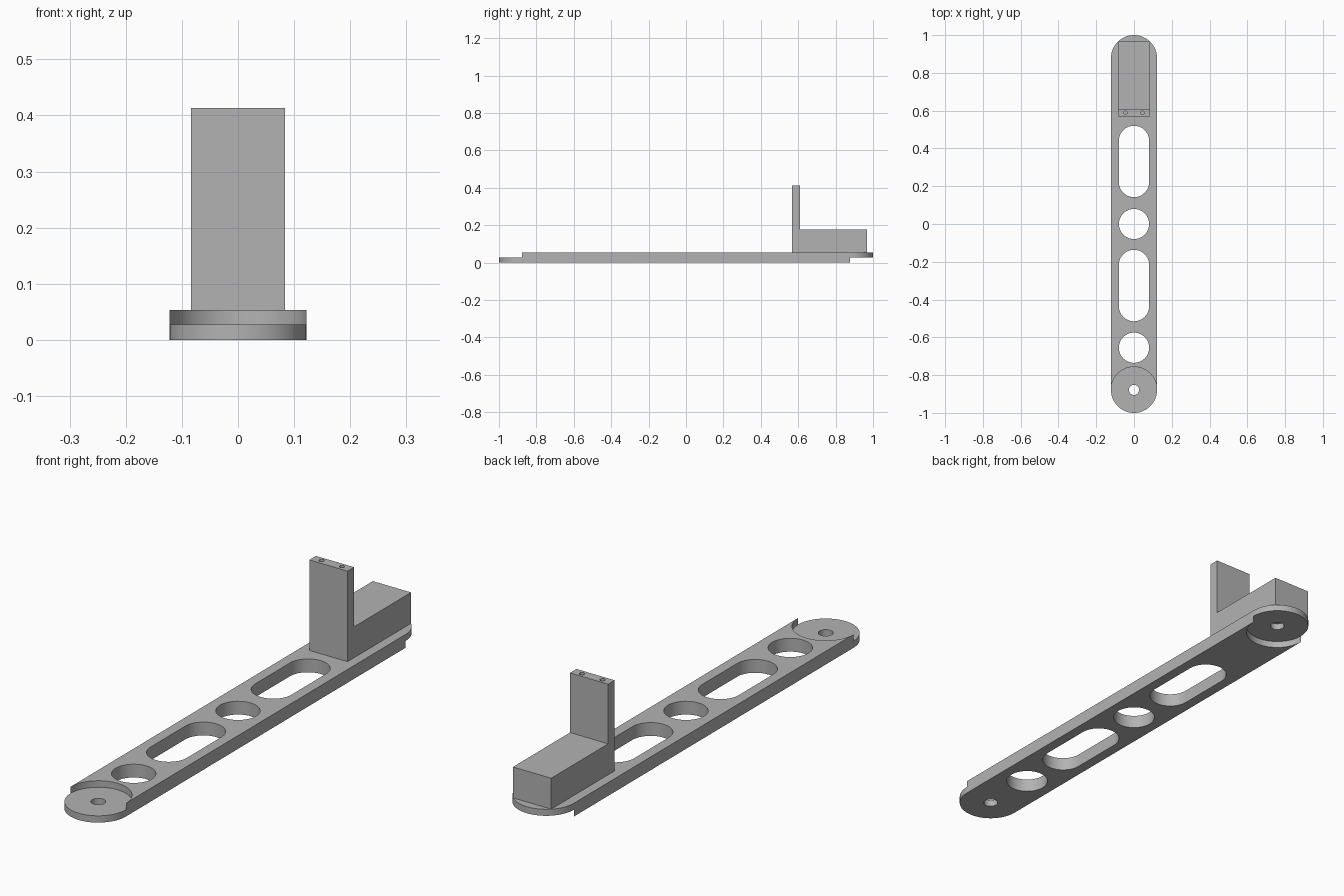
import bpy
import bmesh
from math import cos, sin, pi
from mathutils import Vector

cube = bpy.data.objects.get("Cube")
if cube:
    bpy.data.objects.remove(cube)

R = 0.122          # half width of the arm and radius of its ends
END = 1 - R        # centre of each rounded end
THICK = 0.053
LAP = 0.027        # height of the half-lap joint
SEG = 48

metal = bpy.data.materials.new("grey metal")
metal.use_nodes = True
grey = (0.45, 0.45, 0.45, 1)
metal.diffuse_color = grey
metal.node_tree.nodes["Principled BSDF"].inputs["Base Color"].default_value = grey


def arc(cy, r, start, end, cx=0):
    return [(cx + r * cos(start + (end - start) * i / SEG),
             cy + r * sin(start + (end - start) * i / SEG)) for i in range(SEG + 1)]


def stadium(y0, y1, r):
    return arc(y1, r, 0, pi) + arc(y0, r, pi, 2 * pi)


def circle(cy, r, cx=0):
    return arc(cy, r, 0, 2 * pi, cx)[:-1]


def prism(name, points, direction):
    """Extrude a closed outline of 3D points into a solid."""
    bm = bmesh.new()
    face = bm.faces.new([bm.verts.new(p) for p in points])
    new = bmesh.ops.extrude_face_region(bm, geom=[face])["geom"]
    bmesh.ops.translate(bm, vec=Vector(direction),
                        verts=[g for g in new if isinstance(g, bmesh.types.BMVert)])
    bmesh.ops.recalc_face_normals(bm, faces=bm.faces)
    mesh = bpy.data.meshes.new(name)
    bm.to_mesh(mesh)
    bm.free()
    mesh.materials.append(metal)
    obj = bpy.data.objects.new(name, mesh)
    bpy.context.collection.objects.link(obj)
    return obj


def plate(name, outline, z0, z1):
    return prism(name, [(x, y, z0) for x, y in outline], (0, 0, z1 - z0))


def activate(obj):
    bpy.ops.object.select_all(action="DESELECT")
    obj.select_set(True)
    bpy.context.view_layer.objects.active = obj


def cut(target, outline, z0, z1):
    cutter = plate("cutter", outline, z0, z1)
    mod = target.modifiers.new("cut", "BOOLEAN")
    mod.operation = "DIFFERENCE"
    mod.solver = "EXACT"
    mod.object = cutter
    activate(target)
    bpy.ops.object.modifier_apply(modifier=mod.name)
    bpy.data.objects.remove(cutter)


# Link arm with rounded ends
arm = plate("link_arm", stadium(-END, END, R), 0, THICK)

# Half-lap recesses: top of the front end, underside of the back end
lap = arc(-END, R - 0.0004, 0, pi) + [(-0.2, -END), (-0.2, -1.1), (0.2, -1.1), (0.2, -END)]
cut(arm, lap, LAP, 0.1)
cut(arm, [(-x, -y) for x, y in lap], -0.1, LAP)

# Lightening slots, round openings and pivot holes
openings = [
    stadium(0.222, 0.44, 0.08),
    circle(0, 0.08),
    stadium(-0.435, -0.217, 0.08),
    circle(-0.655, 0.08),
    circle(-END, 0.027),
    circle(END, 0.027),
]
for outline in openings:
    cut(arm, outline, -0.1, 0.1)

# Bracket: low block with an upright post at its front
W = 0.084
side = [(0.568, THICK), (0.967, THICK), (0.967, 0.176),
        (0.609, 0.176), (0.609, 0.413), (0.568, 0.413)]
bracket = prism("post_bracket", [(-W, y, z) for y, z in side], (2 * W, 0, 0))

# Screw holes in the top of the post
for x in (-0.045, 0.045):
    cut(bracket, circle(0.589, 0.01, x), 0.35, 0.5)

for obj in (arm, bracket):
    activate(obj)
    bpy.ops.object.shade_smooth_by_angle()
